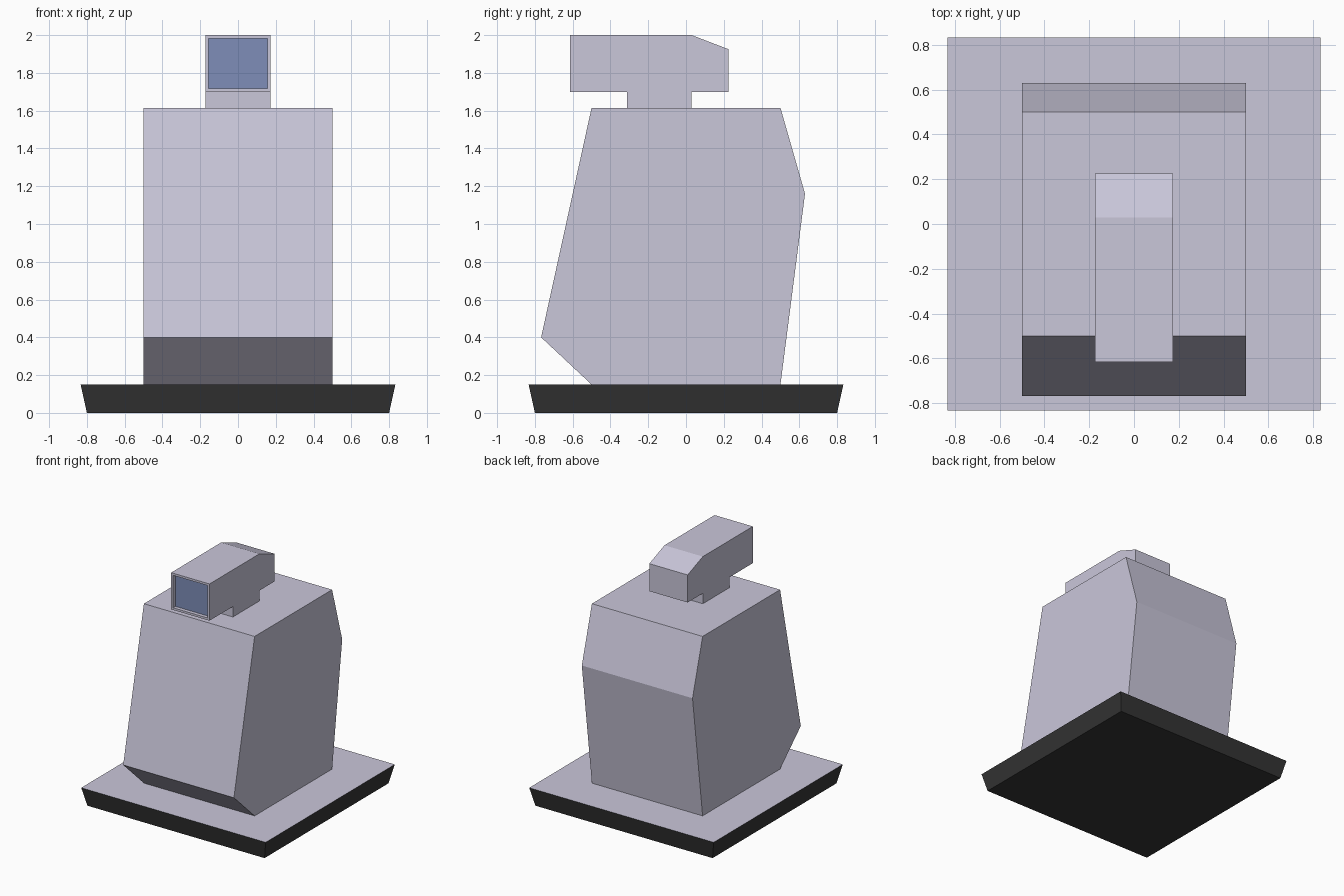
import bpy
import bmesh

cube = bpy.data.objects.get("Cube")
if cube:
    bpy.data.objects.remove(cube, do_unlink=True)


def make_material(name, rgb):
    mat = bpy.data.materials.new(name)
    mat.use_nodes = True
    mat.diffuse_color = (*rgb, 1)
    mat.node_tree.nodes["Principled BSDF"].inputs["Base Color"].default_value = (*rgb, 1)
    return mat


lavender = make_material("lavender grey", (0.59, 0.57, 0.70))
charcoal = make_material("charcoal", (0.035, 0.035, 0.035))
blue = make_material("lens blue", (0.21, 0.27, 0.48))


def finish(name, bm, materials):
    bmesh.ops.recalc_face_normals(bm, faces=bm.faces)
    mesh = bpy.data.meshes.new(name)
    bm.to_mesh(mesh)
    bm.free()
    for mat in materials:
        mesh.materials.append(mat)
    obj = bpy.data.objects.new(name, mesh)
    bpy.context.collection.objects.link(obj)
    return obj


def extrude_profile(profile, half_width):
    """Sweep a side profile of (y, z) points across the width in x."""
    bm = bmesh.new()
    face = bm.faces.new([bm.verts.new((-half_width, y, z)) for y, z in profile])
    swept = bmesh.ops.extrude_face_region(bm, geom=[face], use_keep_orig=True)
    verts = [v for v in swept["geom"] if isinstance(v, bmesh.types.BMVert)]
    bmesh.ops.translate(bm, verts=verts, vec=(2 * half_width, 0, 0))
    bmesh.ops.recalc_face_normals(bm, faces=bm.faces)
    return bm


# Base: flared slab, dark with a light top
BASE_TOP = 0.15
bm = bmesh.new()
bmesh.ops.create_cube(bm, size=1)
for v in bm.verts:
    half = 0.833 if v.co.z > 0 else 0.80
    v.co.x *= 2 * half
    v.co.y *= 2 * half
    v.co.z = BASE_TOP if v.co.z > 0 else 0
bmesh.ops.recalc_face_normals(bm, faces=bm.faces)
for f in bm.faces:
    f.material_index = 1 if f.normal.z > 0.5 else 0
finish("base", bm, [charcoal, lavender])

# Body: leaning front, undercut at the foot, angled back
body_profile = [(-0.50, BASE_TOP), (-0.767, 0.40), (-0.50, 1.615),
                (0.50, 1.615), (0.63, 1.16), (0.50, BASE_TOP)]
finish("body", extrude_profile(body_profile, 0.50), [lavender])

# Head with neck: one profile, with a recessed lens in the front face
head_profile = [(-0.313, 1.615), (-0.313, 1.70), (-0.615, 1.70), (-0.615, 2.0),
                (0.03, 2.0), (0.226, 1.925), (0.226, 1.70), (0.03, 1.70),
                (0.03, 1.615)]
bm = extrude_profile(head_profile, 0.173)
lens = min(bm.faces, key=lambda f: f.calc_center_median().y)
bmesh.ops.inset_individual(bm, faces=[lens], thickness=0.025)
# Push the lens in, keeping straight recess walls
walls = bmesh.ops.extrude_discrete_faces(bm, faces=[lens])["faces"][0]
rim_edges = [e for e in bm.edges if e.is_boundary]
lens_edges = set(walls.edges)
bmesh.ops.translate(bm, verts=list(walls.verts), vec=(0, 0.03, 0))
bmesh.ops.bridge_loops(bm, edges=[e for e in rim_edges if e in lens_edges or e.is_boundary])
walls.material_index = 1
for f in bm.faces:
    if f is not walls:
        f.material_index = 0
finish("head", bm, [lavender, blue])
